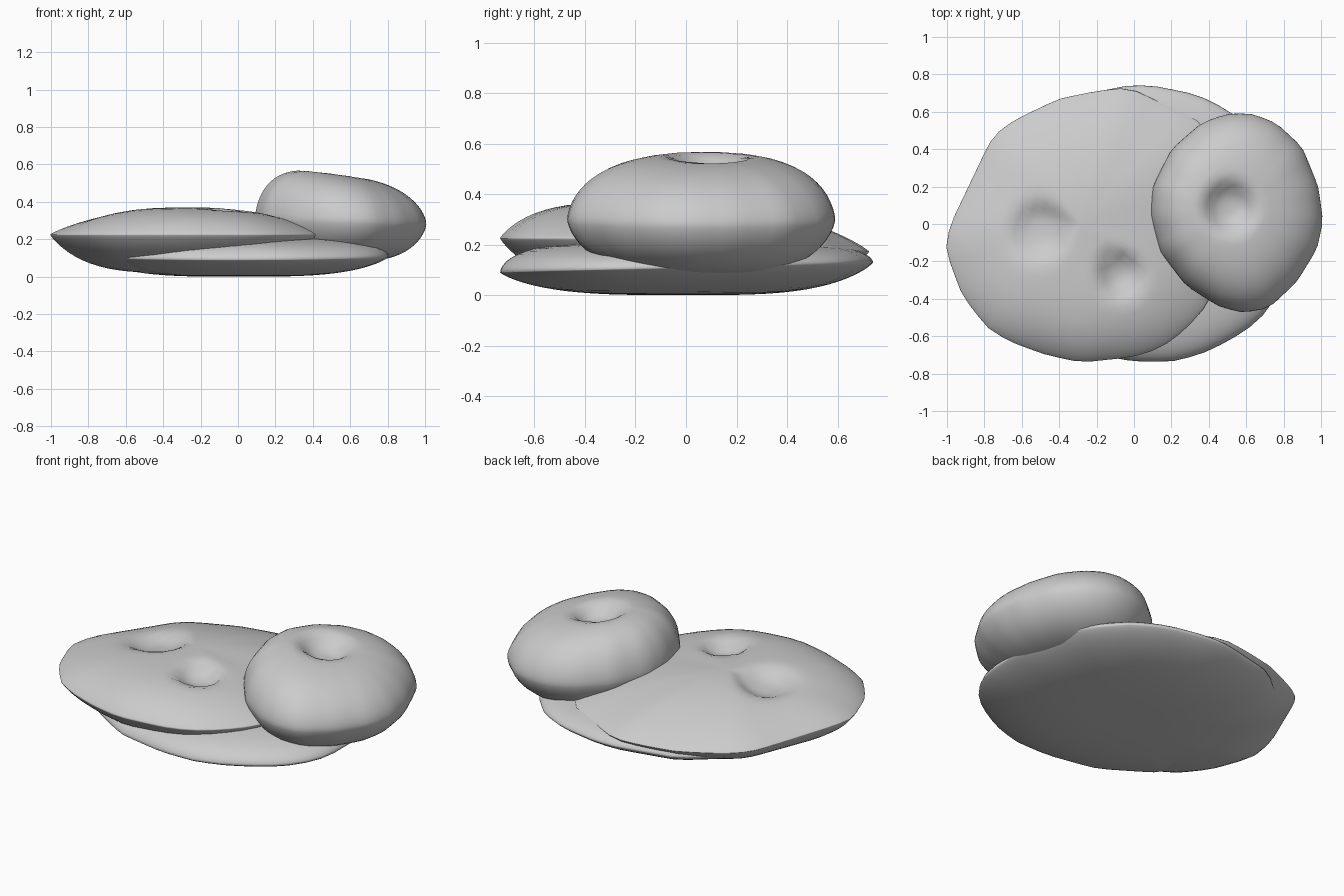
import bpy, bmesh, math

if "Cube" in bpy.data.objects:
    bpy.data.objects.remove(bpy.data.objects["Cube"])

SEGS, RINGS = 56, 18


def radius_function(points, center):
    """Polar radius of a closed outline around a centre (straight chords between points)."""
    polar = sorted((math.atan2(y - center[1], x - center[0]),
                    math.hypot(x - center[0], y - center[1])) for x, y in points)
    first, last = polar[0], polar[-1]
    polar = [(last[0] - math.tau, last[1])] + polar + [(first[0] + math.tau, first[1])]

    def chord(a):
        a = (a + math.pi) % math.tau - math.pi
        for (a0, r0), (a1, r1) in zip(polar, polar[1:]):
            if a0 <= a <= a1 and a1 > a0:
                return (r0 * r1 * math.sin(a1 - a0)
                        / (r0 * math.sin(a - a0) + r1 * math.sin(a1 - a)))

    # slight smoothing of the corners
    return lambda a: 0.25 * chord(a - 0.06) + 0.5 * chord(a) + 0.25 * chord(a + 0.06)


def bun(name, center, outline, rim, top, bottom, power, round_top,
        low_power, round_low, dimples=()):
    """Pillow-like body: outline at the rim, domed top with dimples, bowl underneath."""
    radius = radius_function(outline, center)
    bm = bmesh.new()

    def height(x, y, t, a, upper):
        edge = rim(a)
        if not upper:
            return edge - (edge - bottom) * max(0, 1 - t ** low_power) ** round_low
        z = edge + (top(x, y) - edge) * max(0, 1 - t ** power(a)) ** round_top
        for dx, dy, r, depth in dimples:
            z -= depth * math.exp(-(math.hypot(x - dx, y - dy) / r) ** 4)
        return z

    def ring(t, upper):
        verts = []
        for i in range(SEGS):
            a = -math.pi + math.tau * (i + 0.5) / SEGS
            x = center[0] + radius(a) * t * math.cos(a)
            y = center[1] + radius(a) * t * math.sin(a)
            verts.append(bm.verts.new((x, y, height(x, y, t, a, upper))))
        return verts

    ts = [math.sin(math.pi / 2 * k / RINGS) for k in range(1, RINGS + 1)]
    rings = [ring(t, False) for t in ts] + [ring(t, True) for t in reversed(ts[:-1])]
    for low, high in zip(rings, rings[1:]):
        for i in range(SEGS):
            j = (i + 1) % SEGS
            bm.faces.new((low[i], low[j], high[j], high[i]))
    for loop, upper in ((rings[0], False), (rings[-1], True)):
        tip = bm.verts.new((*center, height(*center, 0, 0, upper)))
        for i in range(SEGS):
            bm.faces.new((loop[i], loop[(i + 1) % SEGS], tip))
    bmesh.ops.recalc_face_normals(bm, faces=bm.faces)
    mesh = bpy.data.meshes.new(name)
    bm.to_mesh(mesh)
    bm.free()
    mesh.shade_smooth()
    obj = bpy.data.objects.new(name, mesh)
    bpy.context.collection.objects.link(obj)
    return obj


# Flat bun at the bottom of the pile
bun("bottom_bun", (0, 0),
    [(0.81, 0), (0.8, -0.3), (0.72, -0.46), (0.6, -0.57), (0.4, -0.68), (0.22, -0.735),
     (0, -0.735), (-0.3, -0.68), (-0.6, -0.5), (-0.8, -0.1), (-0.7, 0.4), (-0.4, 0.66),
     (-0.04, 0.74), (0.1, 0.74), (0.34, 0.69), (0.52, 0.6), (0.7, 0.4)],
    rim=lambda a: 0.11 + 0.02 * math.sin(a), top=lambda x, y: 0.21, bottom=0.0,
    power=lambda a: 5, round_top=0.55, low_power=3.5, round_low=0.8)

# Wide bun on the left with two dimples
bun("left_bun", (-0.28, 0),
    [(-0.98, 0), (-0.77, 0.44), (-0.72, 0.5), (-0.63, 0.56), (-0.4, 0.67), (-0.2, 0.71),
     (-0.03, 0.73), (0.37, 0.54), (0.48, 0.3), (0.48, -0.2), (0.4, -0.42), (0.28, -0.56),
     (0.15, -0.66), (0, -0.71), (-0.28, -0.74), (-0.47, -0.7), (-0.66, -0.63),
     (-0.78, -0.56), (-0.92, -0.38), (-1.01, -0.13)],
    rim=lambda a: 0.225 - 0.055 * max(0, math.sin(a)), top=lambda x, y: 0.37, bottom=0.02,
    power=lambda a: 1.9 + 3 * max(0, -math.sin(a)) ** 2, round_top=0.85,
    low_power=3.6, round_low=0.85,
    dimples=[(-0.5, -0.04, 0.14, 0.06), (-0.07, -0.27, 0.11, 0.07)])

# Thick bun resting tilted on the right
bun("right_bun", (0.54, 0.07),
    [(1.01, 0.02), (0.985, 0.2), (0.9, 0.41), (0.76, 0.54), (0.63, 0.59), (0.5, 0.59),
     (0.36, 0.54), (0.2, 0.4), (0.1, 0.2), (0.09, 0.05), (0.14, -0.15), (0.28, -0.33),
     (0.45, -0.44), (0.58, -0.475), (0.72, -0.45), (0.87, -0.31), (0.98, -0.13)],
    rim=lambda a: 0.3 - 0.02 * math.cos(a), top=lambda x, y: 0.575 - 0.15 * (x - 0.36),
    bottom=0.08, power=lambda a: 3.4, round_top=0.58, low_power=3.5, round_low=0.65,
    dimples=[(0.51, 0.09, 0.12, 0.08)])
